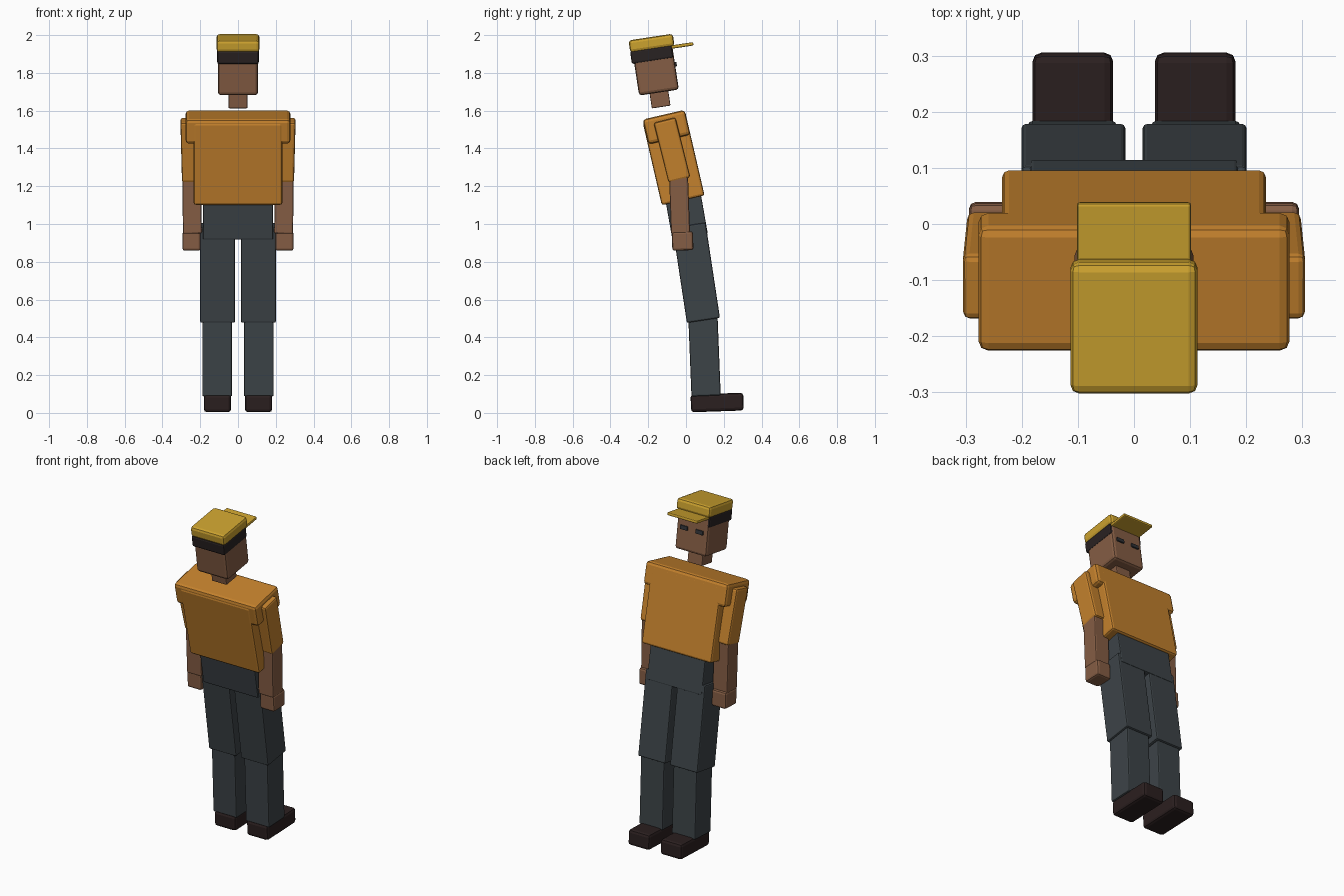
import bpy, bmesh, math
from mathutils import Vector, Matrix

if "Cube" in bpy.data.objects:
    bpy.data.objects.remove(bpy.data.objects["Cube"])


def mat(name, rgb):
    m = bpy.data.materials.new(name)
    m.diffuse_color = (*rgb, 1)
    m.use_nodes = True
    m.node_tree.nodes["Principled BSDF"].inputs["Base Color"].default_value = m.diffuse_color
    return m


SHIRT = mat("orange_shirt", (0.55, 0.22, 0.026))
CAP = mat("yellow_cap", (0.60, 0.36, 0.028))
SKIN = mat("brown_skin", (0.235, 0.11, 0.058))
TROUSERS = mat("slate_trousers", (0.046, 0.057, 0.064))
SHOE = mat("dark_shoes", (0.024, 0.014, 0.014))
HAIR = mat("dark_hair", (0.022, 0.016, 0.016))
EYE = mat("eye_grey", (0.03, 0.033, 0.038))


def block(name, center, size, lean, material, bevel=0.012, roll=0.0):
    """Bevelled box; positive lean tips its top towards -y."""
    bm = bmesh.new()
    bmesh.ops.create_cube(bm, size=1.0)
    bmesh.ops.scale(bm, vec=Vector(size), verts=bm.verts)
    bmesh.ops.bevel(bm, geom=bm.edges[:], offset=bevel, segments=2,
                    profile=0.5, affect='EDGES')
    mesh = bpy.data.meshes.new(name)
    bm.to_mesh(mesh)
    bm.free()
    mesh.materials.append(material)
    ob = bpy.data.objects.new(name, mesh)
    ob.location = center
    ob.rotation_euler = (math.radians(lean), math.radians(roll), 0)
    bpy.context.collection.objects.link(ob)
    return ob


# Torso, shoulders and hips
block("torso", (0, -0.065, 1.342), (0.47, 0.232, 0.445), 13, SHIRT)
block("shoulders", (0, -0.103, 1.513), (0.555, 0.229, 0.135), 13, SHIRT, 0.018)
block("hips", (0, 0.0, 1.056), (0.37, 0.19, 0.25), 10, TROUSERS, 0.006)

# Limbs on both sides
for side, label in ((-1, "left"), (1, "right")):
    block(f"{label}_sleeve", (side * 0.247, -0.074, 1.392),
          (0.108, 0.119, 0.327), 14, SHIRT, roll=side * 1.5)
    block(f"{label}_forearm", (side * 0.243, -0.034, 1.10),
          (0.10, 0.10, 0.30), 2, SKIN, 0.008, roll=side * 0.5)
    block(f"{label}_hand", (side * 0.246, -0.018, 0.91),
          (0.096, 0.112, 0.10), 2, SKIN)
    block(f"{label}_thigh", (side * 0.108, 0.054, 0.742),
          (0.185, 0.177, 0.51), 8.6, TROUSERS, 0.008)
    block(f"{label}_shin", (side * 0.11, 0.098, 0.30),
          (0.158, 0.155, 0.42), 2.3, TROUSERS, 0.008)
    block(f"{label}_shoe", (side * 0.109, 0.165, 0.055),
          (0.144, 0.279, 0.094), 2, SHOE, 0.016)

# Head parts, placed in the frame of the tilted head
TILT = 8.6
HEAD_BASE = Vector((0, -0.143, 1.696))
HEAD_ROT = Matrix.Rotation(math.radians(TILT), 3, 'X')


def head_part(name, local, size, material, bevel=0.012):
    block(name, HEAD_BASE + HEAD_ROT @ Vector(local), size, TILT, material, bevel)


head_part("neck", (0, 0, -0.025), (0.10, 0.10, 0.105), SKIN, 0.005)
head_part("head", (0, 0, 0.125), (0.212, 0.213, 0.25), SKIN, 0.016)
head_part("hair", (0, -0.008, 0.205), (0.22, 0.222, 0.07), HAIR, 0.01)
head_part("cap", (0, 0.0, 0.264), (0.227, 0.237, 0.066), CAP, 0.016)
head_part("cap_visor", (0, 0.148, 0.228), (0.204, 0.14, 0.018), CAP, 0.006)
for side, label in ((-1, "left"), (1, "right")):
    head_part(f"{label}_eye", (side * 0.052, 0.107, 0.135),
              (0.05, 0.016, 0.024), EYE, 0.003)
